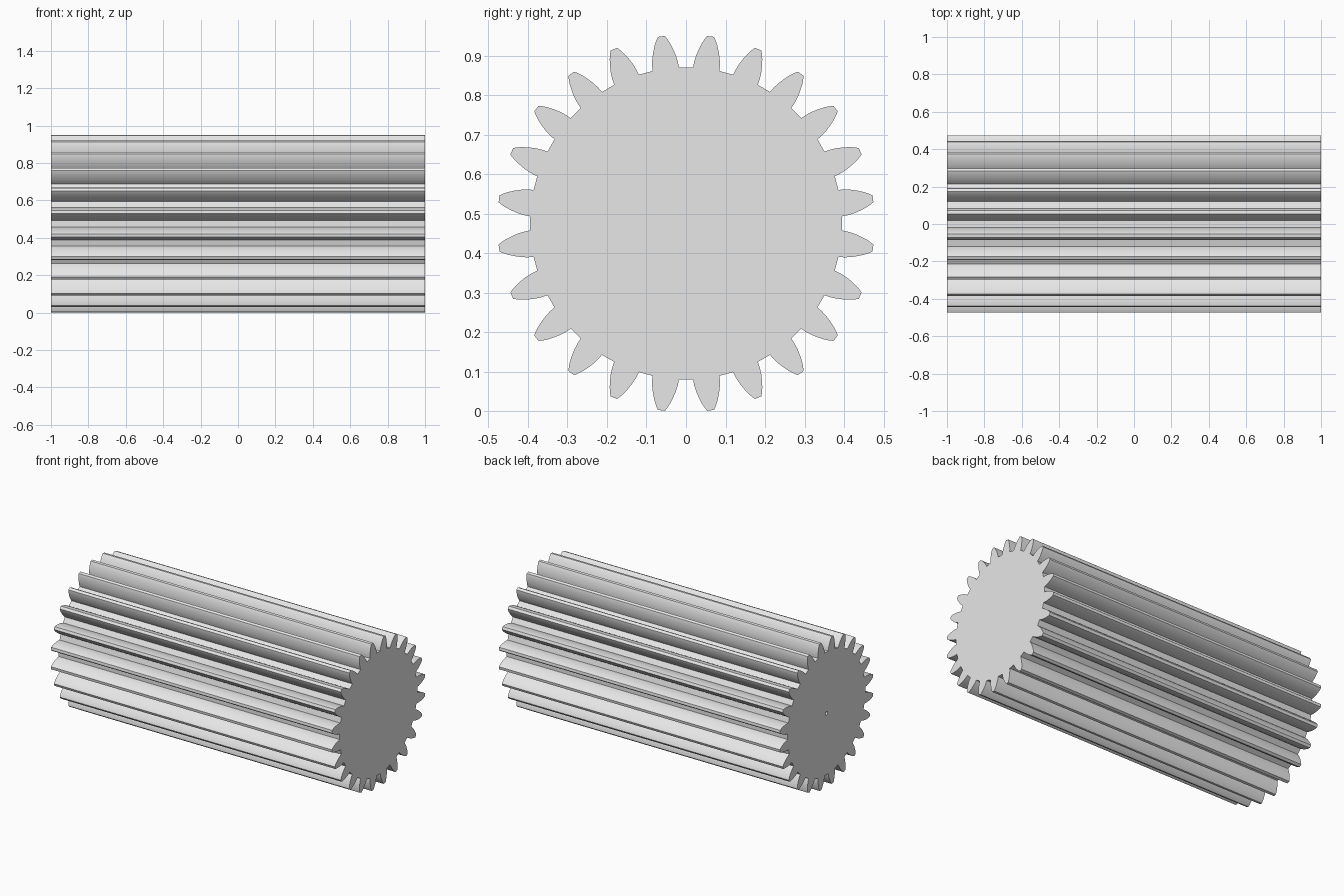
import bpy
import bmesh
from math import sin, cos, radians

TEETH = 24
PITCH = 360 / TEETH
HALF_LENGTH = 1.0
AXIS_Z = 0.475
BORE_RADIUS = 0.011
BORE_DEPTH = 0.1

# One tooth flank from root to tip: (radius, half angle in degrees)
FLANK = [(0.395, 4.9), (0.41, 4.6), (0.426, 4.05), (0.442, 3.3),
         (0.458, 2.45), (0.47, 1.65), (0.4775, 1.05)]

cube = bpy.data.objects.get("Cube")
if cube:
    bpy.data.objects.remove(cube, do_unlink=True)

# Plain grey
grey = bpy.data.materials.new("plain_grey")
grey.use_nodes = True
grey.diffuse_color = (0.8, 0.8, 0.8, 1)
grey.node_tree.nodes["Principled BSDF"].inputs["Base Color"].default_value = (0.8, 0.8, 0.8, 1)

# Gear outline in polar form: mirrored flanks repeated round the axis
tooth = [(r, -a) for r, a in FLANK] + [(r, a) for r, a in reversed(FLANK)]
outline = [(r, radians((i + 0.5) * PITCH + a)) for i in range(TEETH) for r, a in tooth]

bm = bmesh.new()


def ring(x, radius=None):
    """Outline ring at x, or a plain circle with the same angles."""
    return [bm.verts.new((x, (radius or r) * sin(t), AXIS_Z + (radius or r) * cos(t)))
            for r, t in outline]


def bridge(a, b):
    n = len(a)
    for i in range(n):
        j = (i + 1) % n
        bm.faces.new((a[i], a[j], b[j], b[i]))


# Blind centre bore, annular end, toothed sides and solid end
rings = [ring(-HALF_LENGTH + BORE_DEPTH, BORE_RADIUS), ring(-HALF_LENGTH, BORE_RADIUS),
         ring(-HALF_LENGTH), ring(HALF_LENGTH)]
for a, b in zip(rings, rings[1:]):
    bridge(a, b)
bm.faces.new(rings[0])
bm.faces.new(rings[-1])
bmesh.ops.recalc_face_normals(bm, faces=bm.faces)

mesh = bpy.data.meshes.new("long_spur_gear")
bm.to_mesh(mesh)
bm.free()
mesh.materials.append(grey)
gear = bpy.data.objects.new("long_spur_gear", mesh)
bpy.context.collection.objects.link(gear)

# Smooth flanks with sharp tips, roots and ends
for o in bpy.context.selected_objects:
    o.select_set(False)
gear.select_set(True)
bpy.context.view_layer.objects.active = gear
bpy.ops.object.shade_smooth_by_angle(angle=radians(30))
